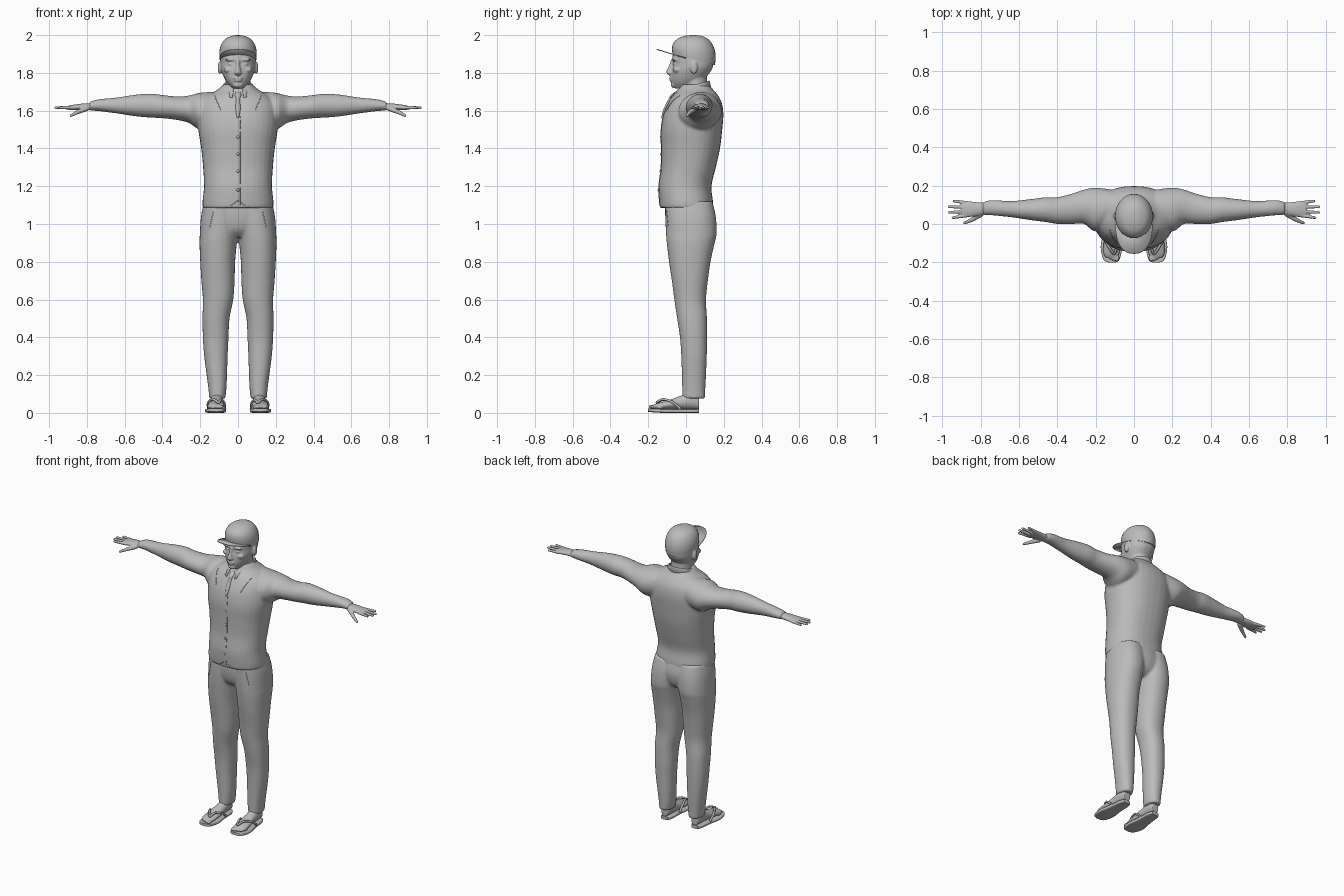
import bpy, bmesh, math
from mathutils import Vector, Matrix
from mathutils.bvhtree import BVHTree

cube = bpy.data.objects.get("Cube")
if cube:
    bpy.data.objects.remove(cube, do_unlink=True)

CM = 0.01  # all sizes below are given in hundredths of a unit

grey = bpy.data.materials.new("plain grey")
grey.use_nodes = True
grey.diffuse_color = (0.5, 0.5, 0.5, 1)
grey.node_tree.nodes["Principled BSDF"].inputs["Base Color"].default_value = grey.diffuse_color


def spline(rows, steps=4):
    """Smoothly interpolate between neighbouring rows of numbers."""
    result = []
    for i in range(len(rows) - 1):
        a, b = rows[max(i - 1, 0)], rows[i]
        c, d = rows[i + 1], rows[min(i + 2, len(rows) - 1)]
        for k in range(steps):
            t = k / steps
            result.append([q + t / 2 * (r - p + t * (2 * p - 5 * q + 4 * r - s + t * (3 * (q - r) + s - p)))
                           for p, q, r, s in zip(a, b, c, d)])
    return result + [rows[-1]]


def loft(bm, axis, rows, side=1, power=2.0, segments=32):
    """Skin oval sections; each row is position, low/high, low/high on the other axes."""
    others = [i for i in range(3) if i != axis]
    rings = []
    for pos, *spans in spline(rows):
        ring = []
        for k in range(segments):
            angle = math.tau * k / segments
            co = [0, 0, 0]
            co[axis] = pos * CM
            for o, low, high, wave in zip(others, spans[::2], spans[1::2], (math.cos(angle), math.sin(angle))):
                bulge = math.copysign(abs(wave) ** (2 / power), wave)
                co[o] = ((low + high) / 2 + (high - low) / 2 * bulge) * CM
            co[0] *= side
            ring.append(bm.verts.new(co))
        rings.append(ring)
    for low, high in zip(rings, rings[1:]):
        for k in range(segments):
            n = (k + 1) % segments
            bm.faces.new((low[k], low[n], high[n], high[k]))
    bm.faces.new(rings[0])
    bm.faces.new(rings[-1])


def ball(bm, centre, radii):
    matrix = Matrix.Translation(Vector(centre) * CM) @ Matrix.Diagonal((*radii, 1 / CM)) * CM
    matrix[3][3] = 1
    bmesh.ops.create_uvsphere(bm, u_segments=16, v_segments=10, radius=1, matrix=matrix)


def finger(bm, start, end, thick, thin):
    """Tapered rod with rounded ends."""
    a, b = Vector(start) * CM, Vector(end) * CM
    turn = (b - a).to_track_quat("Z", "Y").to_matrix().to_4x4()
    bmesh.ops.create_cone(bm, cap_ends=True, segments=16, radius1=thick * CM, radius2=thin * CM,
                          depth=(b - a).length, matrix=Matrix.Translation((a + b) / 2) @ turn)
    ball(bm, start, [thick] * 3)
    ball(bm, end, [thin] * 3)


def finish(name, bm, voxel=0, smooth=3, thickness=0):
    """Make the object; a voxel size fuses the overlapping pieces into one skin."""
    bmesh.ops.recalc_face_normals(bm, faces=bm.faces)
    mesh = bpy.data.meshes.new(name)
    bm.to_mesh(mesh)
    bm.free()
    mesh.materials.append(grey)
    obj = bpy.data.objects.new(name, mesh)
    bpy.context.collection.objects.link(obj)
    for other in bpy.context.selected_objects:
        other.select_set(False)
    obj.select_set(True)
    bpy.context.view_layer.objects.active = obj
    bpy.ops.object.shade_smooth_by_angle(angle=math.radians(40))
    if thickness:
        solid = obj.modifiers.new("thickness", "SOLIDIFY")
        solid.thickness, solid.offset = thickness, 0
    if voxel:
        fuse = obj.modifiers.new("fuse", "REMESH")
        fuse.mode, fuse.voxel_size, fuse.use_smooth_shade = "VOXEL", voxel, True
        relax = obj.modifiers.new("relax", "SMOOTH")
        relax.factor, relax.iterations = 0.5, smooth
    return obj


def cord(name, points, radius):
    """Thin round line through the given points."""
    curve = bpy.data.curves.new(name, "CURVE")
    curve.dimensions, curve.bevel_depth, curve.bevel_resolution = "3D", radius, 1
    line = curve.splines.new("POLY")
    line.points.add(len(points) - 1)
    for p, co in zip(line.points, points):
        p.co = (*co, 1)
    curve.materials.append(grey)
    bpy.context.collection.objects.link(bpy.data.objects.new(name, curve))


# Shirt: torso and both sleeves
bm = bmesh.new()
loft(bm, 2, [(108.5, -18.7, 18.7, -13.8, 14.3), (112, -18.8, 18.8, -14.2, 14.3), (120, -18, 18, -14.5, 13.5),
             (130, -18.5, 18.5, -13.3, 15.8), (140, -19.5, 19.5, -13.2, 18), (150, -21, 21, -13.3, 19.2),
             (158, -21, 21, -12, 19.8), (164, -20, 20, -9.5, 19), (168, -16, 16, -7, 17),
             (171, -11, 11, -4, 14.5), (174, -7.5, 7.5, -3, 12)], power=2.3)
for side in (1, -1):
    loft(bm, 0, [(12, 0, 18, 152, 170), (20, -4, 19, 150, 169.5), (26, 0, 18, 153.5, 168), (32, 0, 16, 155, 167.5),
                 (40, 0, 14, 156, 168.3), (46, 1, 14, 156.3, 169), (54, 2, 13, 157, 168.5),
                 (64, 3.5, 12, 158.5, 167), (74, 4.5, 12.5, 159.8, 166), (79, 4.8, 11.5, 160, 164.5)], side)
shirt = finish("shirt", bm, 0.008, 4)

# Trousers: hips and both legs
bm = bmesh.new()
loft(bm, 2, [(112, -17.5, 17.5, -11, 14), (104, -19, 19, -11, 15.5), (97, -16, 16, -9.5, 14), (93, -8, 8, -6, 10)])
for side in (1, -1):
    loft(bm, 2, [(112, 0, 18, -11, 14), (104, -1, 19.6, -11, 15.8), (95, 0, 20.2, -10.6, 16.2),
                 (90, 0.6, 20.4, -10.2, 15.2), (80, 1.5, 20, -9, 13), (70, 1.8, 19.4, -7.5, 11.6),
                 (60, 2.5, 18.6, -6.2, 10.6), (50, 4.5, 18.8, -4.7, 11.1), (40, 5, 18.6, -3.2, 11.2),
                 (30, 5.5, 17.9, -2.5, 11), (20, 5.8, 16.6, -2.2, 10.6), (12, 6.2, 15.6, -2, 10.2),
                 (7.5, 6.8, 15.2, -2, 10)], side, 2.2)
trousers = finish("trousers", bm, 0.008, 4)

# Head: skull, neck, nose, lips, chin, brows, eyes, ears
bm = bmesh.new()
loft(bm, 2, [(171.8, -3, 3, -6, 3), (174.5, -5.6, 5.6, -7.4, 8), (178, -7.6, 7.6, -7.8, 11),
             (182, -9, 9, -7.5, 13.8), (185, -9.3, 9.3, -6.9, 14.6), (188, -9.3, 9.3, -7.2, 14.8),
             (193, -9, 9, -6, 14.5), (197, -6, 6, -2, 11)], power=2.2)
loft(bm, 2, [(162, -7.5, 7.5, -2, 13), (170, -6.8, 6.8, -2, 11.5), (178, -6.5, 6.5, -1, 11)])
loft(bm, 2, [(178.8, -1.3, 1.3, -9.2, -6), (179.8, -2, 2, -10.3, -6), (181, -1.6, 1.6, -10.4, -6),
             (184, -1, 1, -9, -6), (187, -1, 1, -8, -5)], segments=16)
ball(bm, (0, -7.7, 177.3), (2.6, 1.2, 0.7))
ball(bm, (0, -7.5, 176), (2.2, 1.3, 0.8))
ball(bm, (0, -6.4, 173.6), (2.6, 1.7, 1.5))
for side in (1, -1):
    ball(bm, (side * 3.8, -6, 187), (3, 1.5, 0.8))
    ball(bm, (side * 3.6, -5.8, 184.6), (1.7, 1.1, 0.8))
    ball(bm, (side * 5, -4.8, 181.6), (2.6, 2, 1.7))
    ball(bm, (side * 9.7, 4.2, 182.7), (1, 2, 3.3))
finish("head", bm, 0.005, 2)

# Cap crown, lower at the back
bm = bmesh.new()
loft(bm, 2, [(188, -9.7, 9.7, -7.1, 15.3), (191.5, -9.9, 9.9, -7.4, 15.7), (195, -9.1, 9.1, -6.7, 14.8),
             (198, -6.9, 6.9, -4.3, 12.2), (199.6, -3.4, 3.4, -0.5, 8.4), (200, -0.5, 0.5, 3.5, 4.5)])
for v in bm.verts:
    v.co.z -= 0.25 * v.co.y * (2 - v.co.z) / 0.12
finish("cap_crown", bm)

# Cap brim, tilted up at the front
bm = bmesh.new()
outline = []
for k in range(33):
    t = math.pi * k / 32
    x = 0.097 * math.copysign(abs(math.cos(t)) ** 0.85, math.cos(t))
    y = -0.155 * math.sin(t) ** 0.85
    outline.append(bm.verts.new((x, y, 1.878 - 0.3 * y)))
bm.faces.new(outline)
finish("cap_brim", bm, thickness=0.005)

# Collar, folded over and open at the front
bm = bmesh.new()
strip = []
for k in range(41):
    t = math.radians(18 + 324 * k / 40)
    front = (1 + math.cos(t)) / 2
    levels = ((7, 7.4, 174.8 - 4.5 * front), (7.8, 8 + front, 175.6 - 4.5 * front),
              (9.6, 9 + 4.4 * front ** 2, 171 - 4.6 * front ** 3))
    strip.append([bm.verts.new((rx * math.sin(t) * CM, (4.4 - ry * math.cos(t)) * CM, z * CM)) for rx, ry, z in levels])
for a, b in zip(strip, strip[1:]):
    for j in range(2):
        bm.faces.new((a[j], b[j], b[j + 1], a[j + 1]))
finish("collar", bm, thickness=0.006)

# Loose neck tie
bm = bmesh.new()
loft(bm, 2, [(156, -0.5, 0.5, -13.2, -11), (161, -1.4, 1.4, -11.8, -9), (166, -1.1, 1.1, -9.4, -6),
             (168.3, -1.8, 1.8, -8, -4), (170, -1.2, 1.2, -5.8, -3)], segments=16)
finish("neck_tie", bm)

# Hands with spread fingers, sandals and feet
for side, label in ((1, "left"), (-1, "right")):
    bm = bmesh.new()
    loft(bm, 0, [(76, 5.3, 11, 160.3, 164), (82, 4.2, 11.4, 160.2, 163.8), (88, 3.5, 12, 160.3, 163),
                 (90, 4.2, 11.5, 160.6, 162.6)], side)
    for base, tip, reach in ((4.5, 3.3, 94.5), (6.6, 6, 96.5), (8.8, 9, 96.6), (11, 12, 94)):
        finger(bm, (side * 87, base, 161.6), (side * reach, tip, 161.6), 1, 0.75)
    finger(bm, (side * 80, 5, 161.2), (side * 85, 2, 159.2), 1.4, 1.1)
    finger(bm, (side * 85, 2, 159.2), (side * 88.5, 0.5, 157.4), 1.1, 0.75)
    finish(label + "_hand", bm, 0.004, 2)

    bm = bmesh.new()
    loft(bm, 1, [(-17.5, 8.5, 15, 2, 4.2), (-15, 7.5, 16, 2, 5.2), (-9, 7.3, 15.8, 2, 6.8), (-3, 7.8, 14.8, 2, 9),
                 (3, 8, 14.5, 2, 11), (7, 8.7, 13.8, 2, 9)], side)
    for i in range(5):
        ball(bm, (side * (8.8 + 1.65 * i), -17.8 + 0.25 * i * i, 3.2), (1.15 - 0.08 * i, 1.9, 1.1))
    finish(label + "_foot", bm, 0.005, 2)

    bm = bmesh.new()
    loft(bm, 1, [(-20, 9.5, 13.5, 0.6, 2.4), (-18.5, 7.5, 16, 0.4, 2.4), (-12, 6.3, 17.4, 0, 2.2),
                 (-4, 7.3, 16, 0, 2.2), (4, 7.6, 15, 0, 2.2), (7, 9, 13.8, 0, 2.2)], side, 5)
    finish(label + "_sole", bm)
    toe = (10.4, -15.5, 5.5)
    path = spline([(6.9, -3, 2.2), (7.4, -7, 5.6), (9, -12, 6.9), toe, (13, -12, 7.2), (15.7, -7, 5.6), (15.7, -3, 2.2)])
    cord(label + "_sandal_strap", [(side * x * CM, y * CM, z * CM) for x, y, z in path], 0.007)

# Seams and buttons laid on the cloth surface
bpy.context.view_layer.update()
graph = bpy.context.evaluated_depsgraph_get()
skins = {cloth: BVHTree.FromObject(cloth, graph) for cloth in (shirt, trousers)}


def seam(name, cloth, start, end, radius=0.002):
    points = []
    for k in range(17):
        x, z = Vector(start).lerp(Vector(end), k / 16) * CM
        hit = skins[cloth].ray_cast(Vector((x, -1, z)), Vector((0, 1, 0)))[0]
        if hit:
            points.append(hit)
    if len(points) > 1:
        cord(name, points, radius)


seam("placket_seam", shirt, (1, 157), (1, 110))
for side, label in ((1, "left"), (-1, "right")):
    seam(label + "_vest_edge", shirt, (side * 12.5, 168), (side * 9, 160))
    seam(label + "_hem_point", shirt, (0, 112.5), (side * 4, 109.6))
    seam(label + "_pocket_seam", trousers, (side * 13, 107), (side * 15, 98))
bm = bmesh.new()
for z in (118, 128, 137, 146):
    hit = skins[shirt].ray_cast(Vector((0, -1, z * CM)), Vector((0, 1, 0)))[0]
    if hit:
        ball(bm, hit / CM, (0.8, 0.5, 0.8))
finish("buttons", bm)
